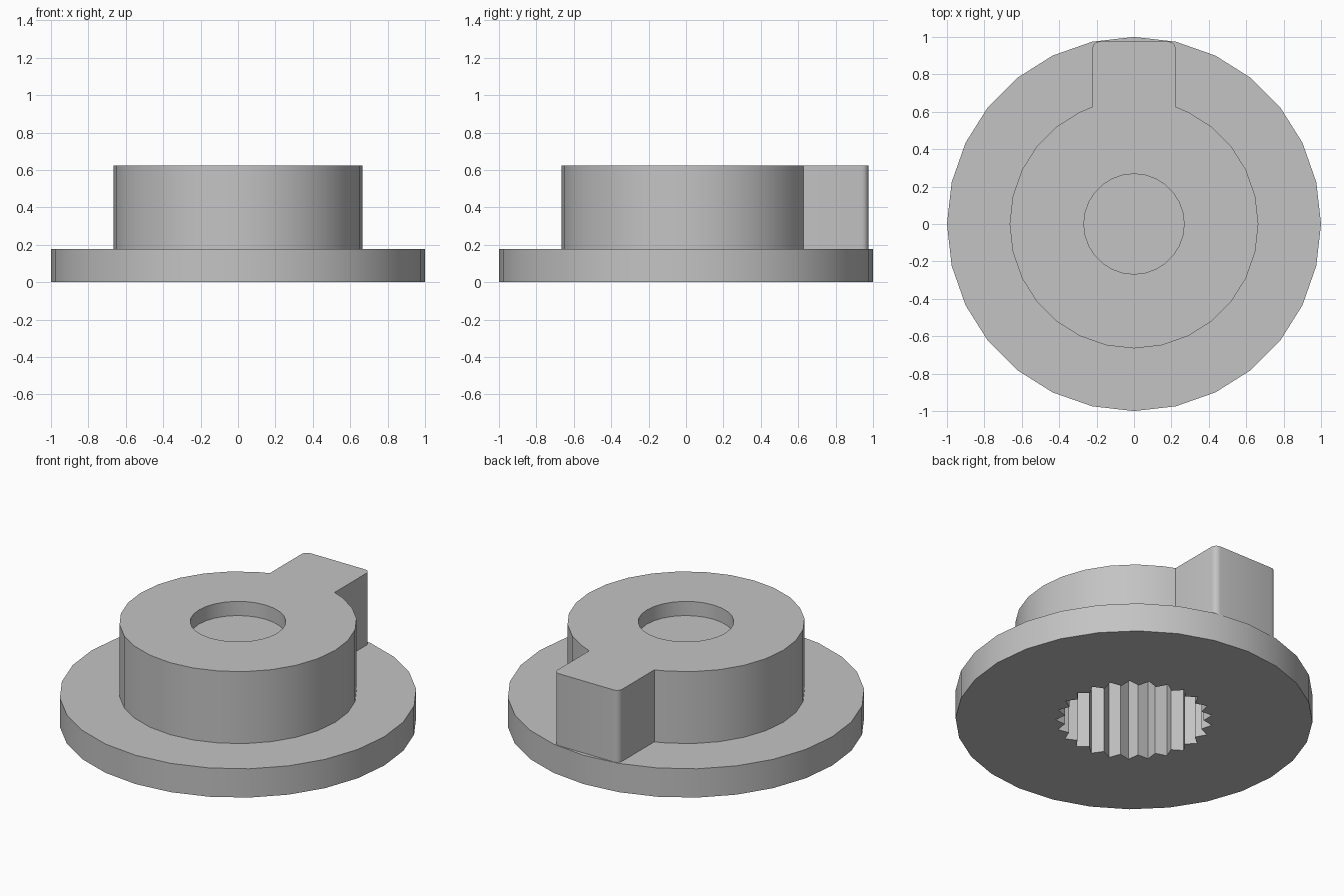
import bpy
import bmesh
from math import sin, cos, pi, radians

cube = bpy.data.objects.get("Cube")
if cube:
    bpy.data.objects.remove(cube)

SIDES = 28
TEETH = 25
BASE_TOP, HUB_TOP = 0.178, 0.623
RECESS_FLOOR, SOCKET_TOP = 0.535, 0.525
KEY_HALF, KEY_END, KEY_ROUND = 0.222, 0.975, 0.035


def ring(radius, count=SIDES):
    """Polygon with one corner on the +y axis, going clockwise from there."""
    return [(radius * sin(2 * pi * i / count), radius * cos(2 * pi * i / count))
            for i in range(count)]


def spline_outline(outer, inner):
    """Star outline of the toothed socket."""
    return [((outer, inner)[i % 2] * sin(pi * i / TEETH),
             (outer, inner)[i % 2] * cos(pi * i / TEETH)) for i in range(2 * TEETH)]


def keyed_outline(radius):
    """Round hub outline with a rounded rectangular key towards +y."""
    hub = [p for p in ring(radius) if p[1] < 0 or abs(p[0]) > KEY_HALF]
    cx, cy = KEY_HALF - KEY_ROUND, KEY_END - KEY_ROUND
    corner = [(cx + KEY_ROUND * cos(radians(a)), cy + KEY_ROUND * sin(radians(a)))
              for a in (90, 67.5, 45, 22.5, 0)]
    right = corner + [(KEY_HALF, 0.627)]
    left = [(-x, y) for x, y in reversed(right)]
    return right + hub + left


bm = bmesh.new()


def loop(points, z):
    verts = [bm.verts.new((x, y, z)) for x, y in points]
    return [bm.edges.new((verts[i - 1], verts[i])) for i in range(len(verts))], verts


def wall(points, low, high):
    """Upright wall; returns its lower and upper edge loops."""
    low_edges, a = loop(points, low)
    high_edges, b = loop(points, high)
    for i in range(len(a)):
        bm.faces.new((a[i - 1], a[i], b[i], b[i - 1]))
    return low_edges, high_edges


def cap(*loops):
    """Flat face bounded by one loop, or by an outer and an inner loop."""
    bmesh.ops.triangle_fill(bm, use_beauty=True, edges=[e for l in loops for e in l])


# Upright surfaces
flange_low, flange_high = wall(ring(1.0), 0, BASE_TOP)
hub_low, hub_high = wall(keyed_outline(0.665), BASE_TOP, HUB_TOP)
recess_low, recess_high = wall(ring(0.268), RECESS_FLOOR, HUB_TOP)
socket_low, socket_high = wall(spline_outline(0.44, 0.39), 0, SOCKET_TOP)

# Flat surfaces
cap(flange_low, socket_low)
cap(flange_high, hub_low)
cap(hub_high, recess_high)
cap(recess_low)
cap(socket_high)
bmesh.ops.recalc_face_normals(bm, faces=bm.faces)

mesh = bpy.data.meshes.new("splined_hub")
bm.to_mesh(mesh)
bm.free()
hub = bpy.data.objects.new("splined_hub", mesh)
bpy.context.collection.objects.link(hub)

# Plain grey
grey = bpy.data.materials.new("plain_grey")
grey.use_nodes = True
colour = (0.55, 0.55, 0.55, 1)
grey.diffuse_color = colour
grey.node_tree.nodes["Principled BSDF"].inputs["Base Color"].default_value = colour
mesh.materials.append(grey)

# Smooth round walls, crisp rims and teeth
bpy.ops.object.select_all(action='DESELECT')
hub.select_set(True)
bpy.context.view_layer.objects.active = hub
bpy.ops.object.shade_smooth_by_angle(angle=radians(30))
